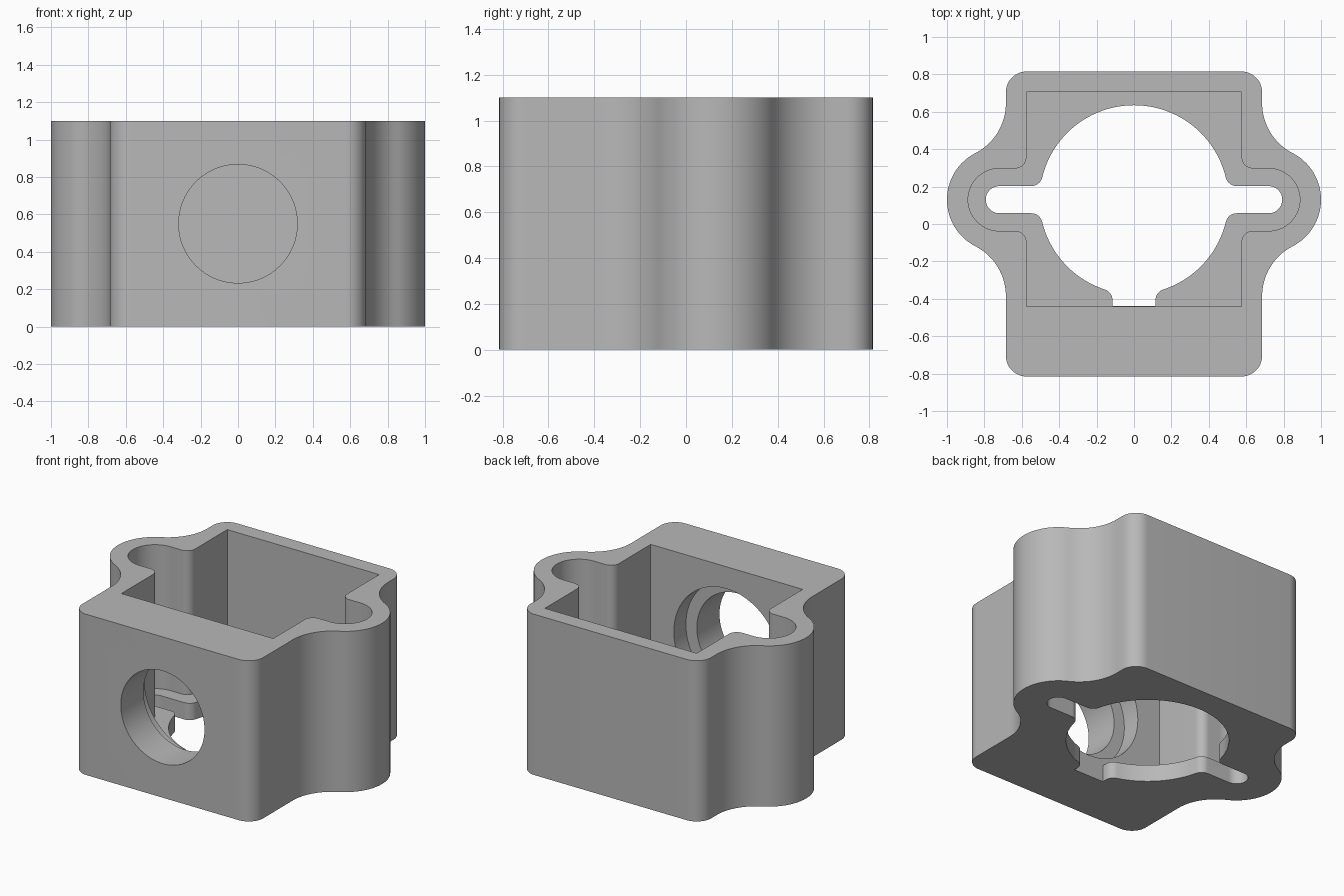
import bpy, bmesh
from math import radians, degrees, atan2, sqrt, cos, sin, pi

cube = bpy.data.objects.get("Cube")
if cube:
    bpy.data.objects.remove(cube, do_unlink=True)

HEIGHT, FLOOR = 1.1, 0.115
EAR_X, EAR_Y = 0.72, 0.13      # centre of each side ear

grey = bpy.data.materials.new("plain grey")
grey.use_nodes = True
colour = (0.48, 0.48, 0.48, 1)
grey.diffuse_color = colour
grey.node_tree.nodes["Principled BSDF"].inputs["Base Color"].default_value = colour


def arc(cx, cy, r, start, end, steps=12):
    """Points along a circular arc, angles in degrees."""
    angles = [radians(start + (end - start) * i / steps) for i in range(steps + 1)]
    return [(cx + r * cos(a), cy + r * sin(a)) for a in angles]


def extrude_half(name, half, z0, z1):
    """Mirror a half outline across x = 0 and extrude it upwards."""
    outline = half + [(-x, y) for x, y in reversed(half) if x > 1e-4]
    bm = bmesh.new()
    face = bm.faces.new([bm.verts.new((x, y, z0)) for x, y in outline])
    top = bmesh.ops.extrude_face_region(bm, geom=[face])["geom"]
    bmesh.ops.translate(bm, vec=(0, 0, z1 - z0),
                        verts=[v for v in top if isinstance(v, bmesh.types.BMVert)])
    bmesh.ops.recalc_face_normals(bm, faces=bm.faces)
    mesh = bpy.data.meshes.new(name)
    bm.to_mesh(mesh)
    bm.free()
    mesh.materials.append(grey)
    obj = bpy.data.objects.new(name, mesh)
    bpy.context.collection.objects.link(obj)
    return obj


def bore(name, radius, y0, y1):
    """Cylinder along y at mid height."""
    bpy.ops.mesh.primitive_cylinder_add(
        vertices=96, radius=radius, depth=y1 - y0,
        location=(0, (y0 + y1) / 2, HEIGHT / 2), rotation=(pi / 2, 0, 0))
    obj = bpy.context.object
    obj.name = name
    obj.data.materials.append(grey)
    return obj


def cut(target, cutter):
    cutter.hide_render = True
    mod = target.modifiers.new("cut", 'BOOLEAN')
    mod.operation, mod.solver, mod.object = 'DIFFERENCE', 'EXACT', cutter
    bpy.context.view_layer.objects.active = target
    bpy.ops.object.modifier_apply(modifier=mod.name)
    bpy.data.objects.remove(cutter, do_unlink=True)


# Outer body: rounded block with an ear blended into each side
side, depth, corner, ear_r, blend = 0.685, 0.815, 0.11, 0.28, 0.3
bx = side + blend
dy = sqrt((ear_r + blend) ** 2 - (bx - EAR_X) ** 2)
t = degrees(atan2(dy, bx - EAR_X))
body = extrude_half("housing_body",
    arc(side - corner, corner - depth, corner, -90, 0)
    + arc(bx, EAR_Y - dy, blend, 180, 180 - t, 16)
    + arc(EAR_X, EAR_Y, ear_r, -t, t, 32)
    + arc(bx, EAR_Y + dy, blend, t - 180, -180, 16)
    + arc(side - corner, depth - corner, corner, 0, 90), 0, HEIGHT)

# Main cavity: square pocket with a round-ended slot into each ear
w, slot, f = 0.575, 0.167, 0.06
cavity = extrude_half("cavity_cutter",
    [(w, -0.44)]
    + arc(w + f, EAR_Y - slot - f, f, 180, 90)
    + arc(EAR_X, EAR_Y, slot, -90, 90, 32)
    + arc(w + f, EAR_Y + slot + f, f, -90, -180)
    + [(w, 0.705)], FLOOR, HEIGHT + 0.2)
cut(body, cavity)

# Floor opening: circle with side slots and a front notch
R, slot, notch = 0.505, 0.0725, 0.115
sy = slot + f
sx = sqrt((R + f) ** 2 - sy ** 2)
nx = notch + f
ny = sqrt((R + f) ** 2 - nx ** 2)
a = degrees(atan2(sy, sx))
b = degrees(atan2(ny, nx))
opening = extrude_half("opening_cutter",
    [(notch, -0.438)]
    + arc(nx, EAR_Y - ny, f, 180, 180 - b)
    + arc(0, EAR_Y, R, -b, -a, 24)
    + arc(sx, EAR_Y - sy, f, 180 - a, 90)
    + arc(EAR_X, EAR_Y, slot, -90, 90, 24)
    + arc(sx, EAR_Y + sy, f, -90, a - 180)
    + arc(0, EAR_Y, R, a, 90, 32), -0.2, FLOOR + 0.2)
cut(body, opening)

# Front port: through hole with a wider counterbore on the inside
cut(body, bore("counterbore_cutter", 0.4, -0.57, -0.2))
cut(body, bore("port_cutter", 0.317, -1, -0.4))

bpy.ops.object.select_all(action='DESELECT')
body.select_set(True)
bpy.context.view_layer.objects.active = body
bpy.ops.object.shade_smooth_by_angle(angle=radians(30))
